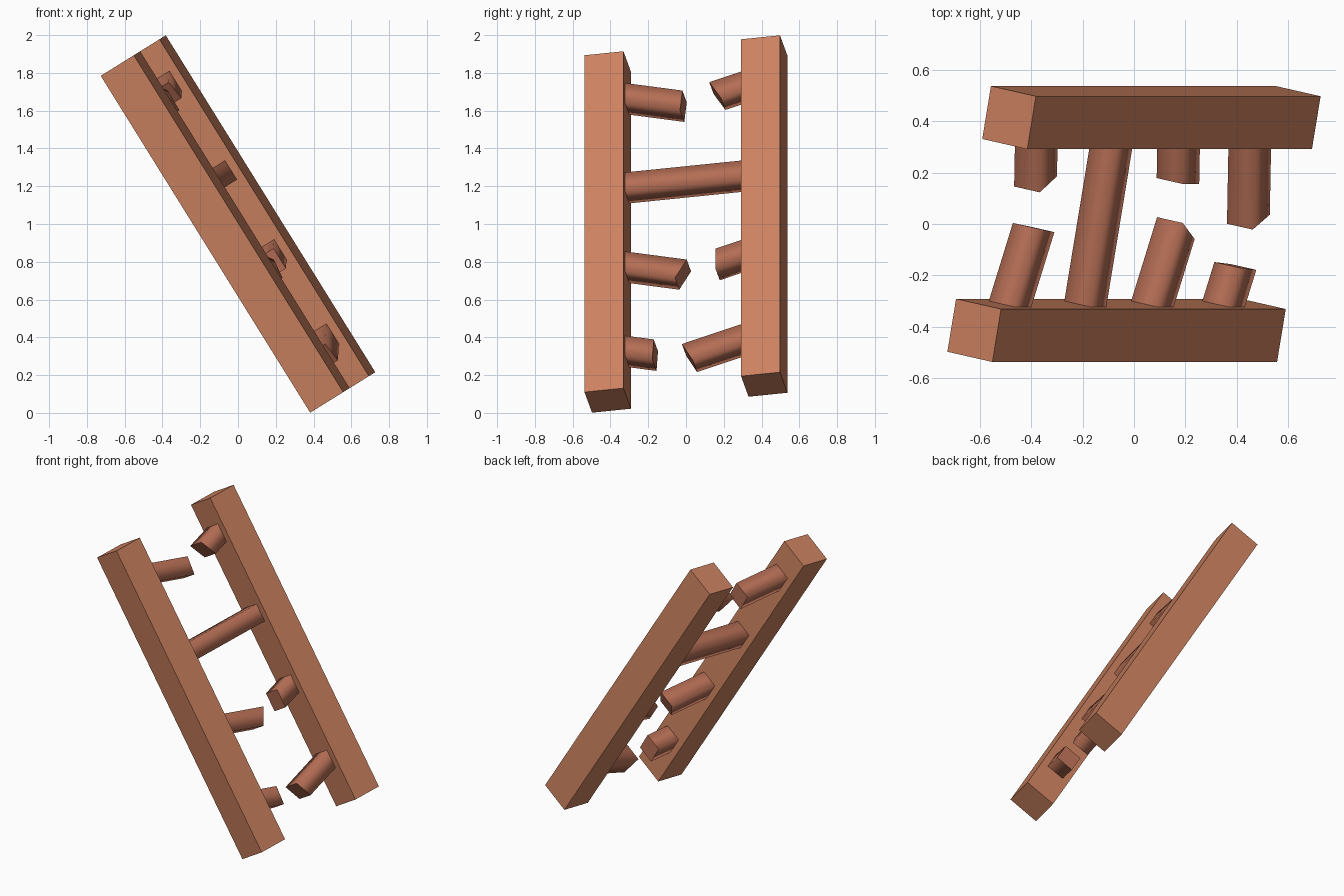
import bpy, bmesh
from mathutils import Matrix, Vector

if "Cube" in bpy.data.objects:
    bpy.data.objects.remove(bpy.data.objects["Cube"])

# Ladder frame: down the rails, across the ladder, out of the ladder plane
DOWN = Vector((0.528, 0.0, -0.849)).normalized()
ACROSS = Vector((0.161, 0.982, 0.100))
ACROSS = (ACROSS - DOWN * ACROSS.dot(DOWN)).normalized()
OUT = DOWN.cross(ACROSS)
FRAME = Matrix((DOWN, ACROSS, OUT)).transposed().to_4x4()
FRAME.translation = (0, 0, 1)


def material(name, rgb):
    m = bpy.data.materials.new(name)
    m.diffuse_color = (*rgb, 1)
    m.use_nodes = True
    m.node_tree.nodes["Principled BSDF"].inputs["Base Color"].default_value = m.diffuse_color
    return m


RAIL_WOOD = material("rail_wood", (0.60, 0.22, 0.115))
RUNG_WOOD = material("rung_wood", (0.46, 0.155, 0.09))
CORNERS = [(-1, -1), (-1, 1), (1, 1), (1, -1)]


def prism(name, start, end, mat, smooth=False):
    """Four-sided bar between two rings of points in the ladder frame."""
    bm = bmesh.new()
    a = [bm.verts.new(p) for p in start]
    b = [bm.verts.new(p) for p in end]
    caps = [bm.faces.new(a), bm.faces.new(b[::-1])]
    for i in range(4):
        j = (i + 1) % 4
        bm.faces.new((a[i], b[i], b[j], a[j])).smooth = smooth
    for cap in caps:
        for e in cap.edges:
            e.smooth = False
    bmesh.ops.recalc_face_normals(bm, faces=bm.faces)
    me = bpy.data.meshes.new(name)
    bm.to_mesh(me)
    bm.free()
    me.materials.append(mat)
    ob = bpy.data.objects.new(name, me)
    ob.matrix_world = FRAME
    bpy.context.collection.objects.link(ob)


# Rails
RAIL, LENGTH, OFFSET = 0.105, 1.05, 0.422
for name, side in (("front_rail", -1), ("back_rail", 1)):
    ring = [(side * OFFSET + y * RAIL, z * RAIL) for y, z in CORNERS]
    prism(name, [(-LENGTH, y, z) for y, z in ring],
          [(LENGTH, y, z) for y, z in ring], RAIL_WOOD)

# Unbroken rung
H, SPACING = 0.06, 0.525
s = -0.5 * SPACING
prism("whole_rung", [(s + x * H, -0.36, z * H) for x, z in CORNERS],
      [(s + x * H, 0.36, z * H) for x, z in CORNERS], RUNG_WOOD, True)

# Broken rungs sag towards the middle; each tip is cut at a slant
# (rung number, side, world y of the tip at its upper and lower edge)
STUBS = [(0, -1, -0.023, -0.005), (2, -1, 0.0, -0.032), (3, -1, -0.175, -0.152),
         (0, 1, 0.150, 0.182), (2, 1, 0.183, 0.152), (3, 1, 0.005, 0.032)]
INNER, SAG = 0.317, 0.27
for n, side, tip_up, tip_down in STUBS:
    along = Vector((SAG, -side, 0)).normalized()
    wide = Vector((1, side * SAG, 0)).normalized()
    base = Vector(((n - 1.5) * SPACING - 0.03, side * INNER, 0))
    start, end = [], []
    for x, z in CORNERS:
        p = base + wide * (x * H) + Vector((0, 0, z * H))
        tip = tip_up if x < 0 else tip_down
        reach = abs(tip - side * INNER * ACROSS.y) / (abs(along.y) * ACROSS.y)
        start.append(p - along * 0.07)
        end.append(p + along * reach)
    label = "front" if side < 0 else "back"
    prism(f"broken_rung_{n + 1}_{label}", start, end, RUNG_WOOD, True)
